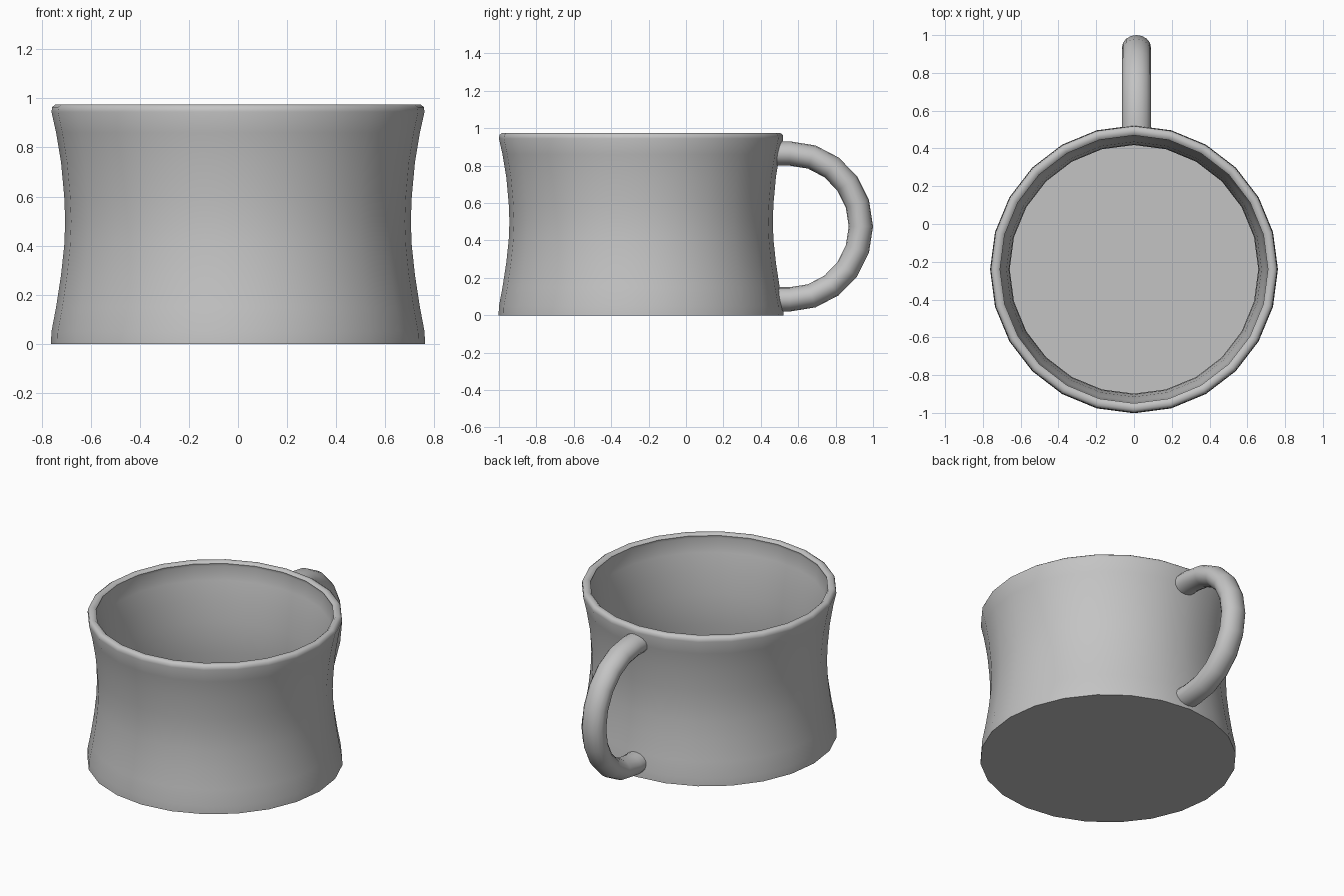
import bpy
import bmesh
from math import cos, sin, pi, radians
from mathutils import Vector

cube = bpy.data.objects.get("Cube")
if cube:
    bpy.data.objects.remove(cube)

CUP_Y = -0.24
SIDES = 24

# Single grey ceramic colour
ceramic = bpy.data.materials.new("grey_ceramic")
ceramic.use_nodes = True
GREY = (0.55, 0.55, 0.55, 1)
ceramic.diffuse_color = GREY
ceramic.node_tree.nodes["Principled BSDF"].inputs["Base Color"].default_value = GREY


def finish(bm, name, angle):
    bmesh.ops.recalc_face_normals(bm, faces=bm.faces)
    mesh = bpy.data.meshes.new(name)
    bm.to_mesh(mesh)
    bm.free()
    obj = bpy.data.objects.new(name, mesh)
    bpy.context.collection.objects.link(obj)
    mesh.materials.append(ceramic)
    bpy.ops.object.select_all(action="DESELECT")
    obj.select_set(True)
    bpy.context.view_layer.objects.active = obj
    bpy.ops.object.shade_smooth_by_angle(angle=radians(angle))
    return obj


def bridge(bm, a, b):
    for i in range(len(a)):
        j = (i + 1) % len(a)
        bm.faces.new((a[i], a[j], b[j], b[i]))


def fan(bm, ring, centre):
    tip = bm.verts.new(centre)
    for i in range(len(ring)):
        bm.faces.new((ring[i], ring[(i + 1) % len(ring)], tip))


# Cup body: waisted outer wall, rounded rim, inner wall and floor
outer = [(0.762, 0), (0.76, 0.05), (0.741, 0.15), (0.721, 0.28), (0.708, 0.4),
         (0.704, 0.5), (0.708, 0.6), (0.721, 0.74), (0.741, 0.86), (0.76, 0.945)]
rim = [(0.757, 0.965), (0.743, 0.975), (0.722, 0.975), (0.709, 0.963)]
inner = [(r - 0.046, z) for r, z in reversed(outer[1:])]
bm = bmesh.new()
rings = []
for r, z in outer + rim + inner:
    rings.append([bm.verts.new((r * sin(2 * pi * i / SIDES),
                                CUP_Y + r * cos(2 * pi * i / SIDES), z))
                  for i in range(SIDES)])
for a, b in zip(rings, rings[1:]):
    bridge(bm, a, b)
fan(bm, rings[0], (0, CUP_Y, 0))
fan(bm, rings[-1], (0, CUP_Y, 0.05))
finish(bm, "cup_body", 50)

# Handle: oval tube along a half ring with short straight ends in the wall
CENTRE = Vector((0.013, 0.555, 0.475))
STEPS = 10
path = [(CENTRE + Vector((0, -0.085, 0.39)), pi / 2)]
for k in range(STEPS + 1):
    t = pi / 2 - pi * k / STEPS
    path.append((CENTRE + Vector((0, 0.38 * cos(t), 0.39 * sin(t))), t))
path.append((CENTRE + Vector((0, -0.085, -0.39)), -pi / 2))
bm = bmesh.new()
rings = []
for point, t in path:
    radial = Vector((0, cos(t), sin(t)))
    ring = []
    for i in range(16):
        a = 2 * pi * i / 16
        ring.append(bm.verts.new(point + radial * (0.065 * cos(a))
                                 + Vector((0.077 * sin(a), 0, 0))))
    rings.append(ring)
for a, b in zip(rings, rings[1:]):
    bridge(bm, a, b)
bm.faces.new(rings[0])
bm.faces.new(rings[-1])
finish(bm, "handle", 50)
